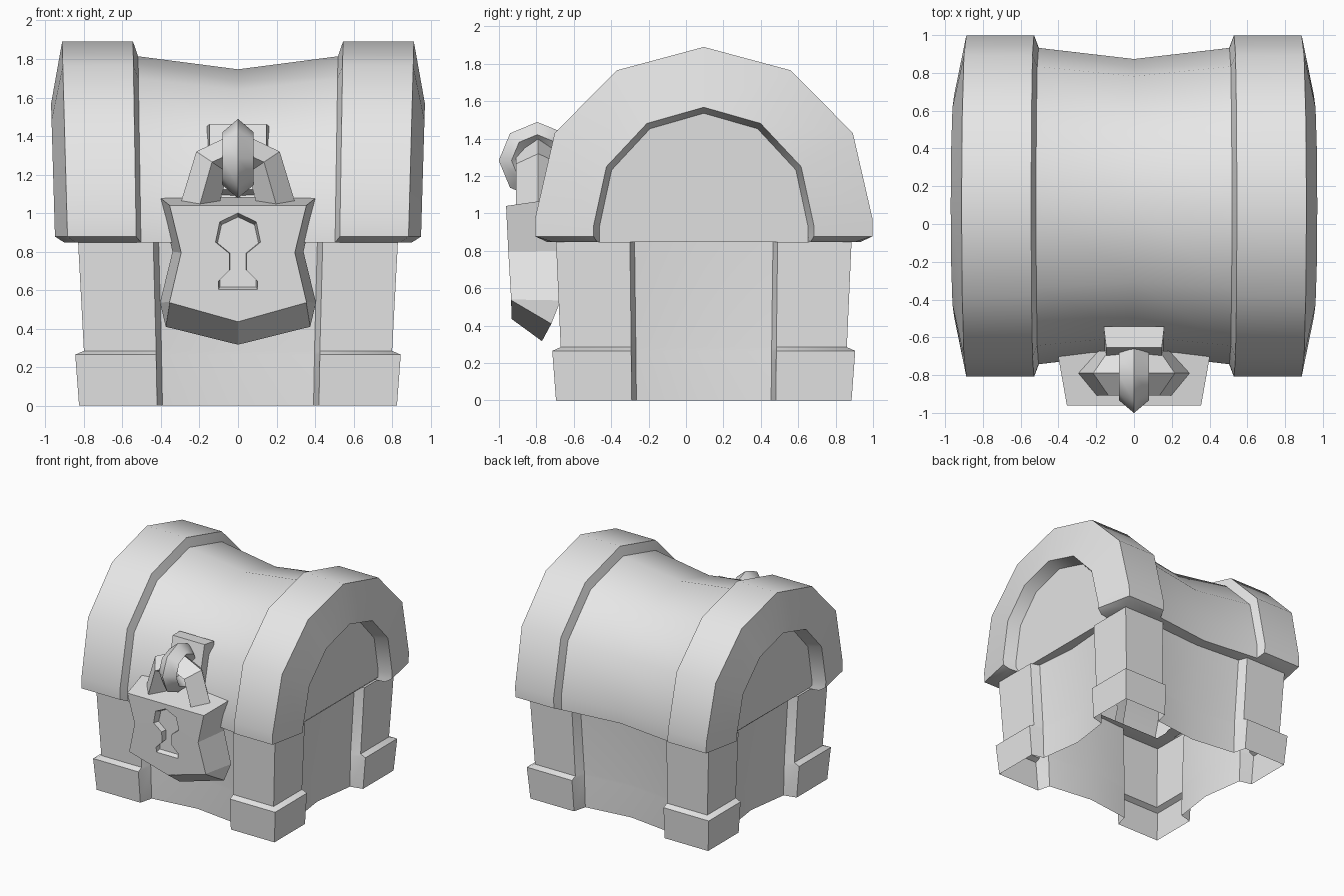
import bpy, bmesh, math
from mathutils import Vector

if "Cube" in bpy.data.objects:
    bpy.data.objects.remove(bpy.data.objects["Cube"])

CY = 0.095  # middle of the chest in depth
RIM = 0.847  # height where lid meets body

grey = bpy.data.materials.new("plain grey")
grey.use_nodes = True
grey.diffuse_color = (0.8, 0.8, 0.8, 1)
grey.node_tree.nodes["Principled BSDF"].inputs["Base Color"].default_value = (0.8, 0.8, 0.8, 1)


def finish(bm, name, angle=38):
    bmesh.ops.remove_doubles(bm, verts=bm.verts, dist=0.0005)
    bmesh.ops.recalc_face_normals(bm, faces=bm.faces)
    mesh = bpy.data.meshes.new(name)
    bm.to_mesh(mesh)
    bm.free()
    obj = bpy.data.objects.new(name, mesh)
    bpy.context.collection.objects.link(obj)
    mesh.materials.append(grey)
    bpy.ops.object.select_all(action='DESELECT')
    obj.select_set(True)
    bpy.context.view_layer.objects.active = obj
    bpy.ops.object.shade_smooth_by_angle(angle=math.radians(angle))
    return obj


def loft(bm, rings, closed=True, loop=False):
    """Join successive rings of points with quads."""
    vs = [[bm.verts.new(p) for p in r] for r in rings]
    n = len(vs[0])
    pairs = list(zip(vs, vs[1:])) + ([(vs[-1], vs[0])] if loop else [])
    for a, b in pairs:
        for i in range(n if closed else n - 1):
            j = (i + 1) % n
            bm.faces.new((a[i], a[j], b[j], b[i]))
    return vs


def tube(path, normal, radii, sides, loop):
    """Faceted tube along a flat path; radii are in-plane and across."""
    normal, path, rings = Vector(normal), [Vector(p) for p in path], []
    for i, p in enumerate(path):
        if loop:
            t = path[(i + 1) % len(path)] - path[i - 1]
        else:
            t = path[min(i + 1, len(path) - 1)] - path[max(i - 1, 0)]
        side = t.normalized().cross(normal)
        angles = [math.tau * k / sides for k in range(sides)]
        rings.append([p + side * radii[0] * math.cos(a) + normal * radii[1] * math.sin(a)
                      for a in angles])
    bm = bmesh.new()
    vs = loft(bm, rings, loop=loop)
    if not loop:
        bm.faces.new(vs[0])
        bm.faces.new(vs[-1])
    return bm


# Body: open shell with four corner posts, feet and hollowed wall panels
# level: height, post corner x and y, panel x and y, post edge x and y, hollow
levels = [(0, .825, .79, .72, .68, .42, .385, .05),
          (.265, .845, .81, .725, .685, .425, .388, .045),
          (.285, .80, .765, .725, .685, .425, .388, .045),
          (RIM, .83, .79, .755, .715, .44, .395, .03)]
rings = []
for z, X, Y, PX, PY, ex, ey, hollow in levels:
    quarter = [(0, -PY + hollow), (ex - .028, -PY), (ex, -Y), (X, -Y),
               (X, -ey), (PX, -ey + .025), (PX - hollow, 0)]
    half = quarter + [(x, -y) for x, y in quarter[-2::-1]]
    plan = half + [(-x, y) for x, y in half[-2:0:-1]]
    rings.append([(x, y + CY, z) for x, y in plan])
bm = bmesh.new()
loft(bm, rings)
finish(bm, "chest_body")

# Lid: arched profile carried through waisted middle, end bands and recessed ends
arch = [(.903, .968), (.797, 1.43), (.465, 1.765), (0, 1.89)]
# station: x, y scale, z scale, rim bottom (x, y), inner rim (x, y)
half = [(0, .862, .862, (0, .775), (0, .66)),
        (.52, .927, .927, (.52, .83), (.52, .66)),
        (.545, 1, 1, (.55, .81), (.55, .66)),
        (.913, 1, 1, (.87, .81), (.74, .66)),
        (.98, .653, .69, (.93, .57), (.74, .55)),
        (.87, .618, .659, (.84, .558), (.72, .5))]


def lid_ring(sign, x, sy, sz, rim, inner):
    taper = lambda x, z: sign * x * (1 - .03 * (1.89 - z))
    low = RIM if x < .53 else .878
    side = [(taper(inner[0], RIM), inner[1], RIM), (taper(rim[0], RIM), rim[1], RIM),
            (taper(x, low), .903 * sy, low)]
    for y, z in arch:
        h = .85 + (z - .85) * sz
        side.append((taper(x, h), y * sy, h))
    pts = side + [(a, -b, c) for a, b, c in side[-2::-1]]
    return [(a, b + CY, c) for a, b, c in pts]


stations = [lid_ring(-1, *s) for s in half[:0:-1]] + [lid_ring(1, *s) for s in half]
bm = bmesh.new()
vs = loft(bm, stations, closed=False)
for ring in (vs[0], vs[-1]):
    bm.faces.new(ring[1:-1])
    bm.faces.new((ring[0], ring[1], ring[-2], ring[-1]))
finish(bm, "chest_lid")


def mirror_outline(side):
    """Mirror a half outline across x; its points on x = 0 stay single."""
    return side + [(-p[0], *p[1:]) for p in reversed(side) if p[0] > 0]


# Padlock body: pinched shield that widens towards the chest
front = mirror_outline([(.355, -.962, 1.04), (.295, -.95, .795), (.355, -.935, .54),
                        (.354, -.933, .535), (0, -.933, .436)])
back = mirror_outline([(.405, -.68, 1.08), (.34, -.67, .80), (.405, -.67, .535),
                       (.375, -.72, .41), (0, -.77, .317)])
bm = bmesh.new()
vs = loft(bm, [front, back])
for ring in vs:
    bm.faces.new(ring)
lock = finish(bm, "padlock_body", 20)

# Keyhole cut with sloping sides
key = mirror_outline([(0, 1.0), (.095, .955), (.118, .85), (.045, .79),
                      (.045, .70), (.105, .64), (.105, .595)])
bm = bmesh.new()
vs = loft(bm, [[(x * s, y, .8 + (z - .8) * s) for x, z in key]
               for y, s in ((-1.0, 1.07), (-.90, .9))])
for ring in vs:
    bm.faces.new(ring)
cutter = finish(bm, "keyhole_cutter", 20)
cutter.hide_render = True
cut = lock.modifiers.new("keyhole", 'BOOLEAN')
cut.operation, cut.solver, cut.object = 'DIFFERENCE', 'EXACT', cutter
bpy.context.view_layer.objects.active = lock
bpy.ops.object.modifier_apply(modifier=cut.name)
bpy.data.objects.remove(cutter)

# Shackle: four-sided bar bent over the lock
bar = [(.205, 1.02), (.135, 1.265), (0, 1.325)]
path = [(x, -.79, z) for x, z in bar] + [(-x, -.79, z) for x, z in bar[-2::-1]]
finish(tube(path, (0, 1, 0), (.098, .118), 4, False), "padlock_shackle", 35)

# Ring holding the shackle to the chest
path = [(0, -.795 + .138 * math.cos(a), 1.283 + .138 * math.sin(a))
        for a in [math.tau * k / 8 for k in range(8)]]
finish(tube(path, (1, 0, 0), (.068, .08), 4, True), "hasp_ring", 46)

# Hasp plate leaning on the lid, slightly narrower at the front
bm = bmesh.new()
bmesh.ops.create_cube(bm, size=1)
bmesh.ops.scale(bm, vec=(.32, .11, .38), verts=bm.verts)
bmesh.ops.scale(bm, vec=(.92, 1, .92), verts=[v for v in bm.verts if v.co.y < 0])
plate = finish(bm, "hasp_plate")
plate.location = (0, -.64, 1.28)
plate.rotation_euler = (math.radians(-13), 0, 0)
